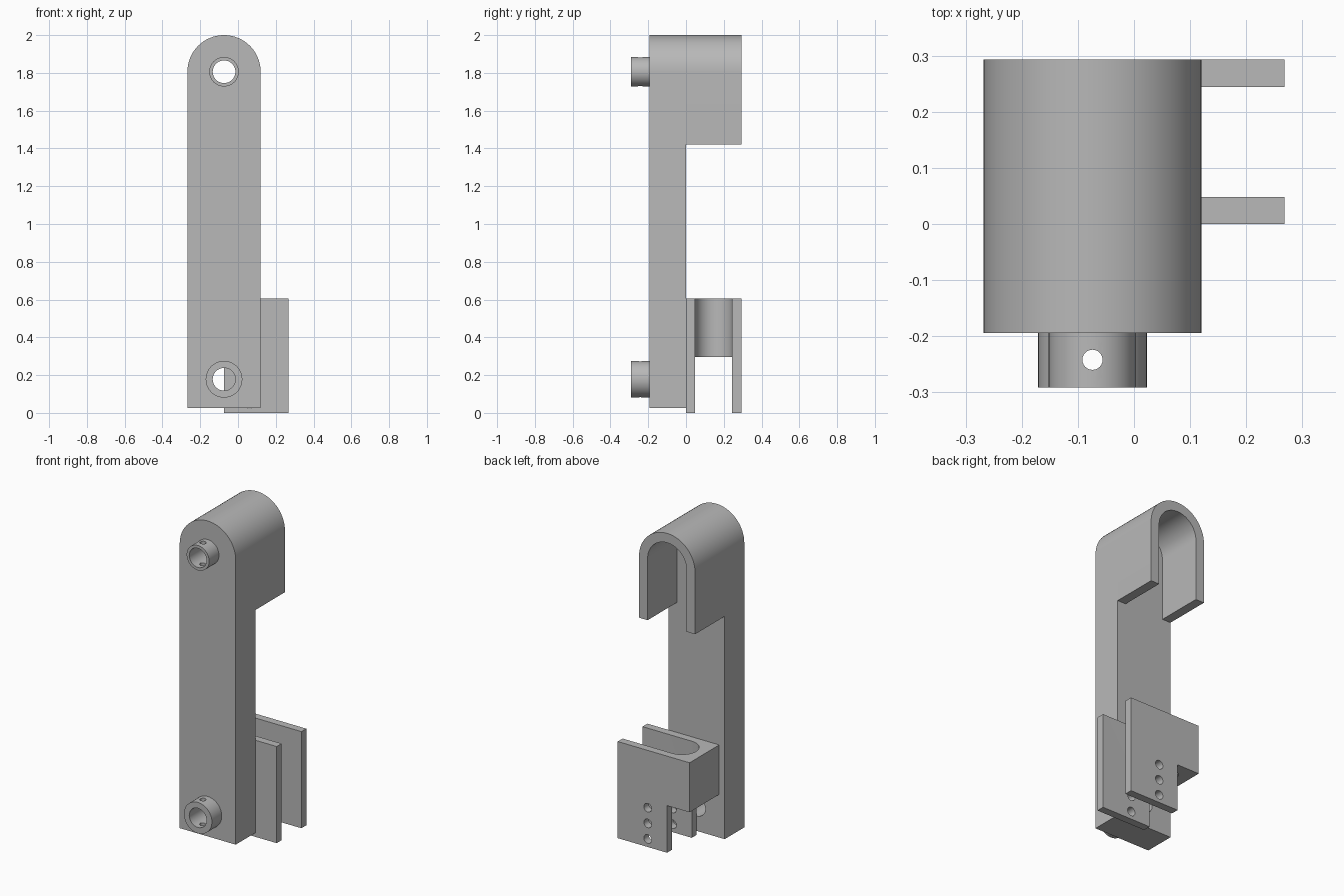
import bpy
import bmesh
from math import pi, cos, sin, radians
from mathutils import Vector

cube = bpy.data.objects.get("Cube")
if cube:
    bpy.data.objects.remove(cube, do_unlink=True)

# Shared dimensions
CX = -0.074                      # centre line of the arm
ARM_R = 0.194
ARCH_Z = 2.0 - ARM_R
FRONT, BACK = -0.194, 0.293
BOSS_FRONT = -0.291
BORE_R = 0.06
LOW_Z = 0.178

grey = bpy.data.materials.new("plain grey")
grey.use_nodes = True
grey.diffuse_color = (0.48, 0.48, 0.48, 1)
bsdf = next(n for n in grey.node_tree.nodes if n.type == "BSDF_PRINCIPLED")
bsdf.inputs["Base Color"].default_value = (0.48, 0.48, 0.48, 1)


def arc(cx, cy, r, a0, a1, n=32):
    steps = [radians(a0 + (a1 - a0) * i / n) for i in range(n + 1)]
    return [(cx + r * cos(a), cy + r * sin(a)) for a in steps]


def prism(name, outline, axis, start, end):
    """Extrude a flat outline along y (outline in x, z) or z (outline in x, y)."""
    def place(p, d):
        return Vector((p[0], d, p[1])) if axis == "y" else Vector((p[0], p[1], d))
    bm = bmesh.new()
    face = bm.faces.new([bm.verts.new(place(p, start)) for p in outline])
    new = bmesh.ops.extrude_face_region(bm, geom=[face])["geom"]
    offset = place((0, 0), end - start)
    bmesh.ops.translate(bm, vec=offset, verts=[v for v in new if isinstance(v, bmesh.types.BMVert)])
    bmesh.ops.recalc_face_normals(bm, faces=bm.faces)
    mesh = bpy.data.meshes.new(name)
    bm.to_mesh(mesh)
    bm.free()
    mesh.materials.append(grey)
    obj = bpy.data.objects.new(name, mesh)
    bpy.context.collection.objects.link(obj)
    return obj


def rod(name, x, other, r, axis, start, end, n=48):
    return prism(name, arc(x, other, r, 0, 360, n)[:-1], axis, start, end)


def activate(obj):
    bpy.ops.object.select_all(action="DESELECT")
    obj.select_set(True)
    bpy.context.view_layer.objects.active = obj


def cut(obj, *cutters):
    for cutter in cutters:
        mod = obj.modifiers.new("cut", "BOOLEAN")
        mod.operation = "DIFFERENCE"
        mod.solver = "EXACT"
        mod.object = cutter
        activate(obj)
        bpy.ops.object.modifier_apply(modifier=mod.name)
        bpy.data.objects.remove(cutter, do_unlink=True)


def bore(z):
    return rod("bore_cutter", CX, z, BORE_R, "y", -0.4, 0.1)


# Long arm with a rounded top and two through bores
left, right = CX + ARM_R, CX - ARM_R
arm = prism("arm", [(right, 0.025), (left, 0.025)] + arc(CX, ARCH_Z, ARM_R, 0, 180), "y", FRONT, 0)
cut(arm, bore(ARCH_Z), bore(LOW_Z))

# Arched hook behind the top of the arm
wall = 0.059
hook_outline = ([(left, 1.42)] + arc(CX, ARCH_Z, ARM_R, 0, 180) + [(right, 1.42), (right + wall, 1.42)]
                + arc(CX, ARCH_Z, ARM_R - wall, 180, 0) + [(left - wall, 1.42)])
hook = prism("hook", hook_outline, "y", 0, BACK)

# Hollow bosses on the front, each with a vertical pin hole
bosses = []
for name, z, r in (("upper_boss", ARCH_Z, 0.078), ("lower_boss", LOW_Z, 0.097)):
    boss = rod(name, CX, z, r, "y", BOSS_FRONT, FRONT)
    cut(boss, bore(z), rod("pin_cutter", CX, -0.242, 0.018, "z", z - 0.2, z + 0.2, 24))
    bosses.append(boss)

# Forked bracket: L-shaped block, rounded slot, three holes through both plates
tip, heel = 0.268, -0.23
bracket = prism("bracket", [(CX, 0), (tip, 0), (tip, 0.605), (heel, 0.605), (heel, 0.295), (CX, 0.295)],
                "y", 0, BACK)
mid, slot_r = BACK / 2, 0.098
slot = prism("slot_cutter", [(0.4, mid - slot_r), (0.4, mid + slot_r)] + arc(CX, mid, slot_r, 90, 270),
             "z", -0.1, 0.7)
holes = [rod("hole_cutter", 0.06, z, 0.027, "y", -0.1, 0.4, 24) for z in (0.05, 0.148, 0.246)]
cut(bracket, slot, *holes)

for obj in [arm, hook, bracket] + bosses:
    activate(obj)
    bpy.ops.object.shade_smooth_by_angle(angle=radians(30))
